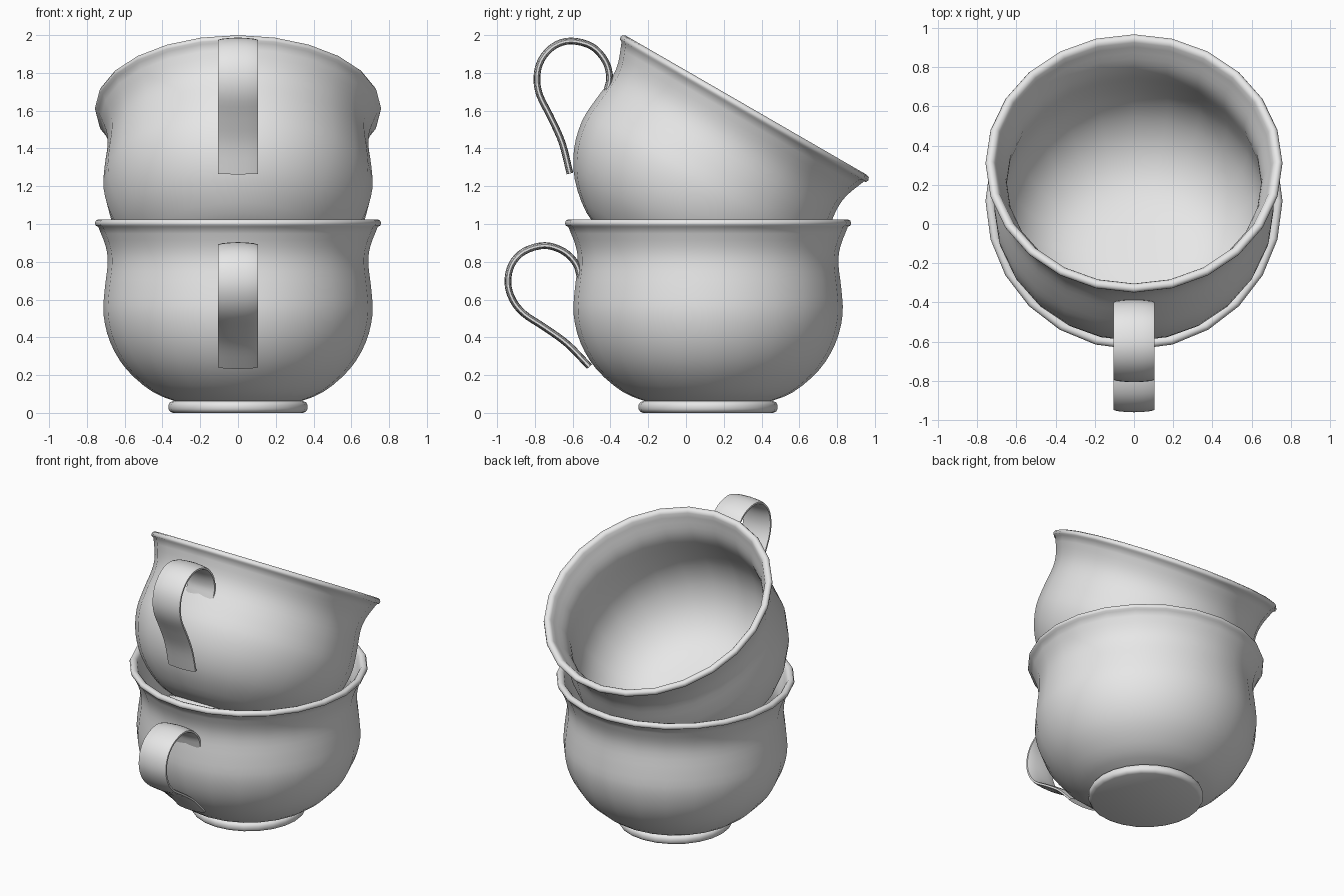
import bpy, bmesh, math
from mathutils import Vector, Matrix

cube = bpy.data.objects.get("Cube")
if cube:
    bpy.data.objects.remove(cube, do_unlink=True)

SEGMENTS = 24

grey = bpy.data.materials.new("grey_ceramic")
grey.use_nodes = True
grey.diffuse_color = (0.8, 0.8, 0.8, 1)
grey.node_tree.nodes["Principled BSDF"].inputs["Base Color"].default_value = (0.8, 0.8, 0.8, 1)


def smooth_path(points, steps):
    """Catmull-Rom curve through 2D points."""
    pts = [Vector(p) for p in points]
    pts = [2 * pts[0] - pts[1]] + pts + [2 * pts[-1] - pts[-2]]
    out = []
    for a, b, c, d in zip(pts, pts[1:], pts[2:], pts[3:]):
        for i in range(steps):
            t = i / steps
            out.append(0.5 * (2 * b + (c - a) * t + (2 * a - 5 * b + 4 * c - d) * t ** 2
                              + (3 * b - a - 3 * c + d) * t ** 3))
    return out + [pts[-2]]


def finish(bm, name, placement, angle):
    bmesh.ops.remove_doubles(bm, verts=bm.verts, dist=0.0001)
    bmesh.ops.recalc_face_normals(bm, faces=bm.faces)
    mesh = bpy.data.meshes.new(name)
    bm.to_mesh(mesh)
    bm.free()
    mesh.materials.append(grey)
    obj = bpy.data.objects.new(name, mesh)
    bpy.context.collection.objects.link(obj)
    obj.matrix_world = placement
    bpy.ops.object.select_all(action='DESELECT')
    obj.select_set(True)
    bpy.context.view_layer.objects.active = obj
    bpy.ops.object.shade_smooth_by_angle(angle=math.radians(angle))


def lathe(name, profile, placement):
    bm = bmesh.new()
    verts = [bm.verts.new((r, 0, z)) for r, z in profile]
    edges = [bm.edges.new(pair) for pair in zip(verts, verts[1:])]
    bmesh.ops.spin(bm, geom=verts + edges, cent=(0, 0, 0), axis=(0, 0, 1),
                   angle=math.tau, steps=SEGMENTS, use_duplicate=False)
    finish(bm, name, placement, 50)


def ribbon(name, path, placement):
    """Sweep a thin lens-shaped section along a path in the YZ plane."""
    half = [(-0.105, 0.006), (-0.085, 0.012), (-0.045, 0.016), (0, 0.018),
            (0.045, 0.016), (0.085, 0.012), (0.105, 0.006)]
    section = half + [(x, -t) for x, t in reversed(half)]
    bm = bmesh.new()
    rings = []
    for i, p in enumerate(path):
        tangent = (path[min(i + 1, len(path) - 1)] - path[max(i - 1, 0)]).normalized()
        normal = Vector((-tangent.y, tangent.x))
        rings.append([bm.verts.new((x, *(p + normal * t))) for x, t in section])
    n = len(section)
    for a, b in zip(rings, rings[1:]):
        for j in range(n):
            k = (j + 1) % n
            bm.faces.new((a[j], a[k], b[k], b[j]))
    bm.faces.new(rings[0])
    bm.faces.new(rings[-1])
    finish(bm, name, placement, 40)


# Cup wall: outside, rolled lip, inside
outer = smooth_path([(0.30, 0.05), (0.45, 0.11), (0.59, 0.23), (0.675, 0.37), (0.712, 0.52),
                     (0.705, 0.66), (0.69, 0.79), (0.70, 0.88), (0.74, 0.985)], 3)
lip = [(0.754, 0.992), (0.758, 1.005), (0.752, 1.019), (0.737, 1.025), (0.72, 1.02), (0.71, 1.008)]
inner = smooth_path([(0.70, 0.98), (0.66, 0.88), (0.65, 0.79), (0.665, 0.66), (0.67, 0.52),
                     (0.635, 0.38), (0.55, 0.25), (0.42, 0.155), (0.25, 0.11), (0, 0.10)], 3)
wall = [(0, 0.05)] + [tuple(p) for p in outer] + lip + [tuple(p) for p in inner]

# Rounded foot disc
foot = [(0, 0), (0.345, 0), (0.36, 0.007), (0.368, 0.02), (0.368, 0.042),
        (0.36, 0.056), (0.345, 0.062), (0, 0.062)]

# Curled handle centre line, relative to the cup axis
handle = smooth_path([(-0.675, 0.71), (-0.70, 0.79), (-0.765, 0.855), (-0.865, 0.886),
                      (-0.975, 0.855), (-1.04, 0.785), (-1.06, 0.69), (-1.035, 0.60),
                      (-0.975, 0.525), (-0.865, 0.452), (-0.745, 0.365), (-0.628, 0.245)], 4)

placements = {
    "lower": Matrix.Translation((0, 0.117, 0)),
    "upper": Matrix.Translation((0, -0.193, 0.741)) @ Matrix.Rotation(math.radians(-30), 4, 'X'),
}
for level, place in placements.items():
    lathe(level + "_cup", wall, place)
    lathe(level + "_foot", foot, place)
    ribbon(level + "_handle", handle, place)
